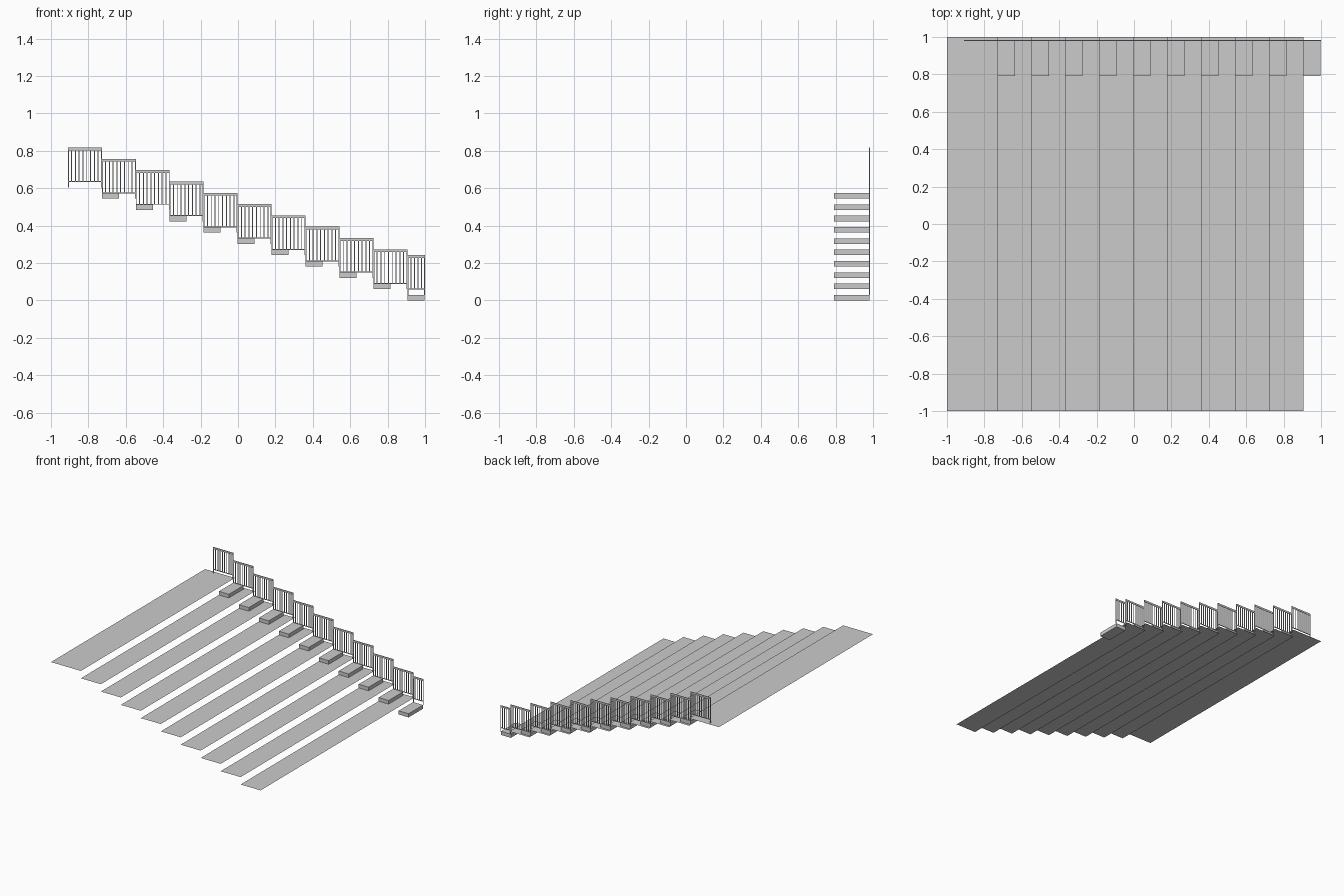
import bpy, bmesh
from mathutils import Matrix, Vector

if "Cube" in bpy.data.objects:
    bpy.data.objects.remove(bpy.data.objects["Cube"])

N = 10            # treads
RUN = 0.1815      # tread depth
RISE = 0.0605     # height of one rise
X0 = -0.9095      # start of the topmost railing
RAIL_Y = 0.98
BAR = 0.005       # railing bar thickness


def add_box(bm, x0, x1, y0, y1, z0, z1):
    size = Vector((x1 - x0, y1 - y0, z1 - z0, 1))
    mid = Matrix.Translation(((x0 + x1) / 2, (y0 + y1) / 2, (z0 + z1) / 2))
    bmesh.ops.create_cube(bm, size=1, matrix=mid @ Matrix.Diagonal(size))


def finish(bm, name):
    mesh = bpy.data.meshes.new(name)
    bm.to_mesh(mesh)
    bm.free()
    obj = bpy.data.objects.new(name, mesh)
    bpy.context.collection.objects.link(obj)


def tread(name, x0, x1, z):
    bm = bmesh.new()
    corners = ((x0, -1), (x1, -1), (x1, 1), (x0, 1))
    bm.faces.new([bm.verts.new((x, y, z)) for x, y in corners])
    finish(bm, name)


def half_step(name, x0, z):
    bm = bmesh.new()
    add_box(bm, x0, x0 + RUN / 2, 0.792, RAIL_Y, z, z + 0.03)
    finish(bm, name)


def railing(name, x0, x1, z, balusters):
    bm = bmesh.new()
    ya, yb = RAIL_Y - BAR / 2, RAIL_Y + BAR / 2
    # end posts
    add_box(bm, x0, x0 + BAR, ya, yb, z, z + 0.2)
    add_box(bm, x1 - BAR, x1, ya, yb, z, z + 0.2)
    # handrail and bottom rail
    add_box(bm, x0, x1, ya, yb, z + 0.198, z + 0.213)
    add_box(bm, x0 + BAR, x1 - BAR, ya, yb, z + 0.028, z + 0.033)
    # balusters
    for i in range(1, balusters + 1):
        x = x0 + (x1 - x0) * i / (balusters + 1)
        add_box(bm, x - BAR / 2, x + BAR / 2, ya, yb, z + 0.033, z + 0.198)
    finish(bm, name)


# wide treads, small half steps and railing panels, top to bottom
for i in range(N):
    x, z = X0 + RUN * i, RISE * (N - i)
    tread(f"tread_{i + 1}", -1 if i == 0 else x, x + RUN, z)
    half_step(f"half_step_{i + 1}", x + RUN, z - RISE)
    railing(f"railing_{i + 1}", x, x + RUN, z, 8)

# short railing standing on the lowest half step
railing("railing_end", X0 + RUN * N, 1.0, 0.03, 4)
